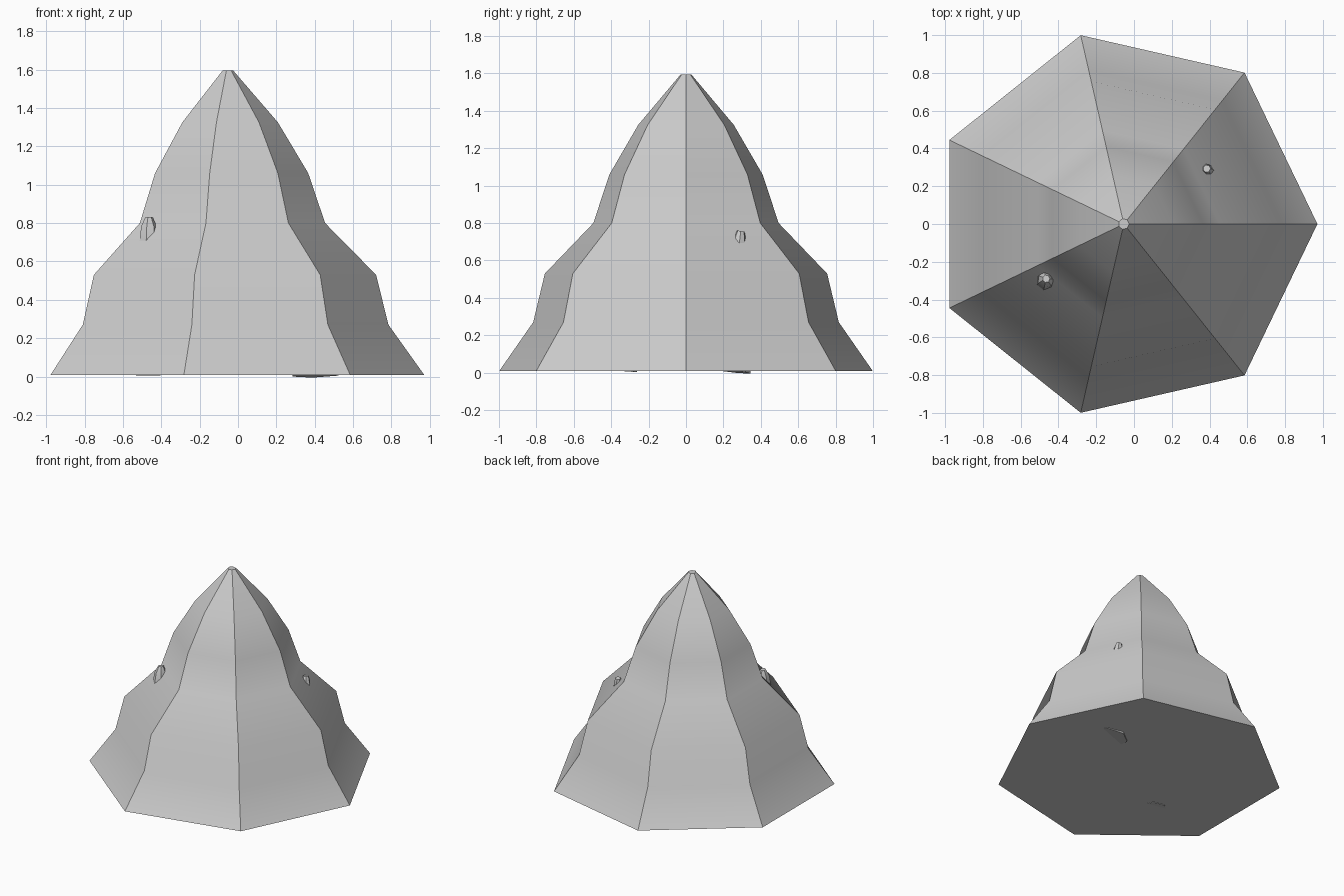
import bpy, bmesh
from math import pi, cos, sin
from mathutils import Vector

if "Cube" in bpy.data.objects:
    bpy.data.objects.remove(bpy.data.objects["Cube"])


def lathe(name, profile, base, axis, sides=7, turn=0.0):
    """Closed faceted solid: (radius, distance) rings stacked along an axis."""
    rot = Vector((0, 0, 1)).rotation_difference(Vector(axis))
    bm = bmesh.new()
    rings = []
    for r, d in profile:
        ring = []
        for i in range(sides):
            a = turn + 2 * pi * i / sides
            p = rot @ Vector((r * cos(a), r * sin(a), d))
            ring.append(bm.verts.new(p + Vector(base)))
        rings.append(ring)
    for lo, hi in zip(rings, rings[1:]):
        for i in range(sides):
            j = (i + 1) % sides
            bm.faces.new((lo[i], lo[j], hi[j], hi[i]))
    bm.faces.new(rings[0][::-1])
    bm.faces.new(rings[-1])
    bmesh.ops.recalc_face_normals(bm, faces=bm.faces)
    mesh = bpy.data.meshes.new(name)
    bm.to_mesh(mesh)
    bm.free()
    ob = bpy.data.objects.new(name, mesh)
    bpy.context.collection.objects.link(ob)
    bpy.ops.object.select_all(action='DESELECT')
    ob.select_set(True)
    bpy.context.view_layer.objects.active = ob
    bpy.ops.object.shade_smooth_by_angle(angle=pi / 5)
    return ob


# Seven-sided stepped peak
lathe("main_peak",
      [(1.025, 0.008), (0.838, 0.27), (0.774, 0.53), (0.508, 0.80),
       (0.42, 1.06), (0.262, 1.325), (0.029, 1.595)],
      (-0.054, 0, 0), (0, 0, 1))


def spike(name, foot, tip, profile):
    """Slightly leaning spike buried in the peak, only its ends showing."""
    axis = Vector(tip) - Vector(foot)
    lathe(name, [(r, t * axis.length) for r, t in profile], foot, axis)


# Larger spike, front left
spike("left_spike", (-0.48, -0.36, 0.012), (-0.465, -0.29, 0.83),
      [(0.10, 0), (0.09, 0.35), (0.06, 0.7), (0.05, 0.85),
       (0.043, 0.94), (0.02, 1)])

# Smaller spike, back right
spike("right_spike", (0.42, 0.20, 0.014), (0.385, 0.293, 0.757),
      [(0.15, 0), (0.12, 0.3), (0.06, 0.7), (0.034, 0.92),
       (0.028, 0.97), (0.02, 1)])
